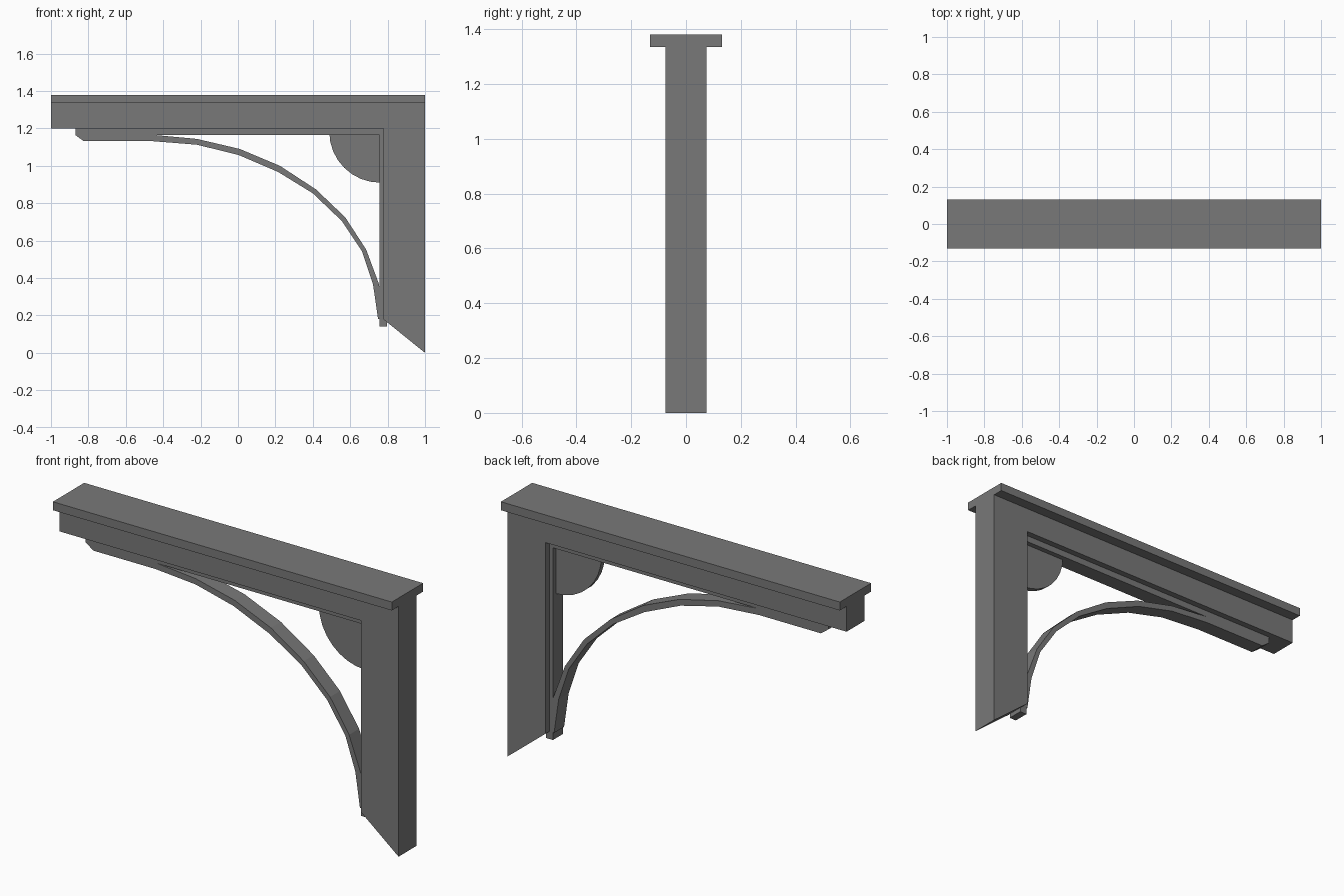
import bpy, math

if "Cube" in bpy.data.objects:
    bpy.data.objects.remove(bpy.data.objects["Cube"])

grey = bpy.data.materials.new("grey")
grey.diffuse_color = (0.19, 0.19, 0.19, 1)
grey.use_nodes = True
grey.node_tree.nodes["Principled BSDF"].inputs["Base Color"].default_value = grey.diffuse_color


def extrude(name, profile, half):
    """Extrude an (x, z) outline from y = -half to y = +half."""
    n = len(profile)
    area = sum(profile[i][0] * profile[(i + 1) % n][1] - profile[(i + 1) % n][0] * profile[i][1]
               for i in range(n))
    if area < 0:
        profile = profile[::-1]
    verts = [(x, y, z) for y in (-half, half) for x, z in profile]
    faces = [list(range(n)), list(range(2 * n - 1, n - 1, -1))]
    faces += [[(i + 1) % n, i, n + i, n + (i + 1) % n] for i in range(n)]
    mesh = bpy.data.meshes.new(name)
    mesh.from_pydata(verts, [], faces)
    mesh.materials.append(grey)
    obj = bpy.data.objects.new(name, mesh)
    bpy.context.collection.objects.link(obj)
    return obj


# Wide cap along the top
extrude("top_cap", [(-1, 1.335), (1, 1.335), (1, 1.38), (-1, 1.38)], 0.132)

# Beam and post in one L shape, post foot cut on a slant
extrude("beam_and_post", [(-1, 1.335), (-1, 1.2), (0.777, 1.2), (0.777, 0.18),
                          (1, 0.0), (1, 1.335)], 0.075)

# Narrow lining on the inside of the post
extrude("post_lining", [(0.756, 0.14), (0.797, 0.14), (0.797, 1.2), (0.756, 1.2)], 0.042)

# Narrow lining under the beam, with a chamfered end
extrude("beam_lining", [(-0.87, 1.2), (-0.87, 1.165), (-0.825, 1.132), (-0.46, 1.132),
                        (-0.45, 1.165), (0.777, 1.165), (0.777, 1.2)], 0.042)

# Curved brace
lower = [(-0.46, 1.132), (-0.22, 1.113), (0.003, 1.058), (0.215, 0.967), (0.40, 0.853),
         (0.555, 0.705), (0.663, 0.543), (0.722, 0.366), (0.749, 0.18)]
upper = [(-0.45, 1.165), (-0.22, 1.144), (0.01, 1.09), (0.224, 1.0), (0.417, 0.874),
         (0.573, 0.725), (0.685, 0.553), (0.754, 0.367), (0.775, 0.18)]
extrude("curved_brace", lower + upper[::-1], 0.042)

# Thin quarter disc in the corner
cx, cz, r = 0.76, 1.182, 0.272
arc = [(cx - r * math.cos(math.radians(a)), cz - r * math.sin(math.radians(a)))
       for a in [i * 90 / 8 for i in range(9)]]
extrude("corner_disc", [(cx, cz)] + arc, 0.015)
